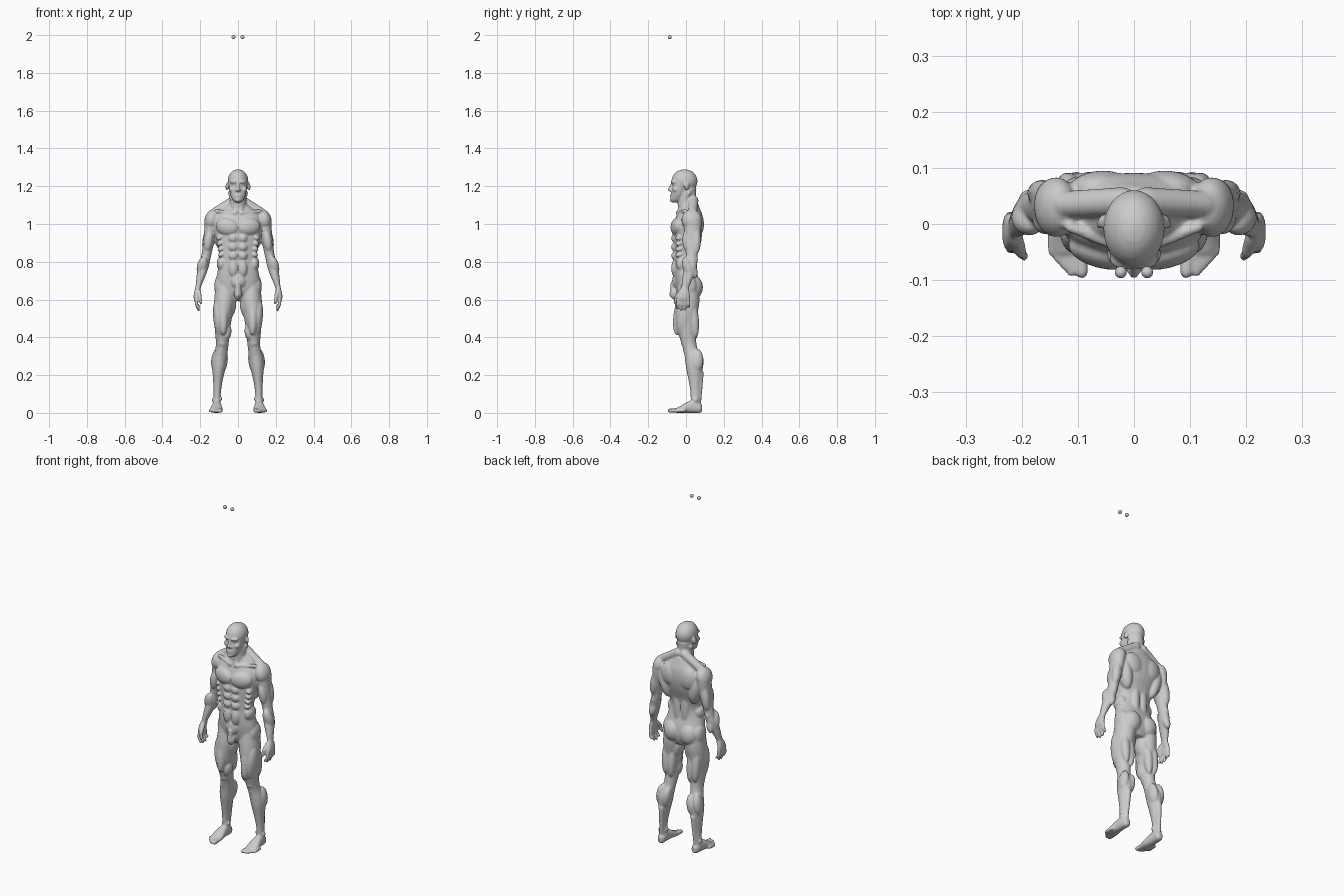
import bpy, bmesh, math
from mathutils import Vector, Matrix, Euler

verts, faces = [], []


def skin(rings):
    """Closed tube through equal rings of points."""
    base, n = len(verts), len(rings[0])
    for ring in rings:
        verts.extend(ring)
    for r in range(len(rings) - 1):
        for k in range(n):
            a, b = base + r * n + k, base + r * n + (k + 1) % n
            faces.append((a, b, b + n, a + n))
    faces.append(tuple(base + k for k in reversed(range(n))))
    faces.append(tuple(len(verts) - n + k for k in range(n)))


def circle(n):
    return [(math.cos(2 * math.pi * k / n), math.sin(2 * math.pi * k / n)) for k in range(n)]


def blob(loc, radii, rot=(0, 0, 0), n=20):
    """Ellipsoid muscle or feature."""
    m = Matrix.LocRotScale(Vector(loc), Euler(rot), Vector(radii))
    lat = [math.pi * (i + .3) / 11.6 - math.pi / 2 for i in range(12)]
    skin([[m @ Vector((c * math.cos(t), s * math.cos(t), math.sin(t))) for c, s in circle(n)] for t in lat])


def limb(p, q, r1, r2):
    """Tapered capsule between two points."""
    p, q = Vector(p), Vector(q)
    d = (q - p).normalized()
    u = d.orthogonal().normalized()
    w = d.cross(u)
    angles = [math.radians(a) for a in (-80, -50, -25, 0)]
    ends = [(p, r1, a) for a in angles] + [(q, r2, -a) for a in reversed(angles)]
    skin([[o + d * (r * math.sin(a)) + (u * c + w * s) * (r * math.cos(a)) for c, s in circle(14)]
          for o, r, a in ends])


def spline(rows, steps=4):
    """Catmull-Rom interpolation of section rows."""
    out = []
    for i in range(len(rows) - 1):
        a, b, c, d = (rows[max(0, min(len(rows) - 1, k))] for k in (i - 1, i, i + 1, i + 2))
        for t in (s / steps for s in range(steps)):
            out.append([0.5 * (2 * B + (C - A) * t + (2 * A - 5 * B + 4 * C - D) * t * t
                        + (3 * B - A - 3 * C + D) * t ** 3) for A, B, C, D in zip(a, b, c, d)])
    return out + [list(rows[-1])]


def loft(rows, across=(0, 1, 0), power=2.0):
    """Skin of oval sections: x, y, z, half width in x, half width along 'across'."""
    def bend(v):
        return math.copysign(abs(v) ** (2 / power), v)
    skin([[Vector((x + bend(c) * ra, y, z)) + Vector(across) * (bend(s) * rb) for c, s in circle(28)]
          for x, y, z, ra, rb in spline(rows)])


# torso
loft([(0, .015, .595, .06, .04), (0, .012, .64, .108, .06), (0, .005, .70, .116, .064),
      (0, -.005, .76, .106, .057), (0, -.008, .81, .096, .055), (0, -.002, .87, .103, .062),
      (0, .008, .93, .120, .073), (0, .013, .99, .130, .078), (0, .018, 1.04, .120, .07),
      (0, .022, 1.075, .085, .054), (0, .02, 1.105, .05, .045)], power=2.3)
# neck
loft([(0, .02, 1.05, .055, .06), (0, .008, 1.10, .045, .052),
      (0, .005, 1.14, .043, .047), (0, .01, 1.19, .043, .045)])
# head: skull, jaw and face
blob((0, -.008, 1.227), (.055, .069, .063), n=32)
loft([(0, -.064, 1.115, .014, .014), (0, -.052, 1.127, .028, .03), (0, -.042, 1.155, .041, .038),
      (0, -.034, 1.185, .047, .042), (0, -.028, 1.215, .05, .042), (0, -.02, 1.24, .05, .045)])
blob((0, -.076, 1.126), (.014, .010, .010))
blob((0, -.077, 1.152), (.016, .008, .0045))
blob((0, -.076, 1.144), (.014, .009, .0045))
limb((0, -.075, 1.213), (0, -.089, 1.181), .006, .0085)
blob((.009, -.08, 1.178), (.007, .009, .006))
blob((.022, -.068, 1.223), (.024, .013, .008), (0, 0, .3))
blob((.023, -.064, 1.207), (.011, .007, .006))
blob((.034, -.054, 1.183), (.015, .018, .014))
blob((.058, .004, 1.198), (.007, .014, .021), (-.2, 0, .35))
# neck cords, collar bones and upper back
limb((.012, -.04, 1.065), (.043, .015, 1.165), .010, .011)
limb((.015, -.045, 1.058), (.115, -.005, 1.068), .010, .010)
limb((.02, .04, 1.125), (.125, .035, 1.06), .026, .024)
blob((.062, .068, 1.0), (.052, .027, .062), (0, .3, -.1))
blob((.098, .04, .945), (.036, .045, .095), (0, .22, 0))
blob((.024, .042, .81), (.024, .018, .11))
# chest
blob((.058, -.050, .985), (.062, .029, .045), (0, -.15, .25))
# abdomen: paired blocks, flank and ribs
for z, h in ((.925, .024), (.878, .024), (.832, .024), (.765, .046)):
    blob((.025, -.058, z), (.025, .020, h))
blob((.087, -.012, .79), (.026, .042, .04))
for i in range(4):
    blob((.098 - .003 * i, -.034, .93 - .03 * i), (.018, .024, .012), (.4, .4, .3))
# groin
blob((0, -.055, .70), (.04, .018, .04))
blob((0, -.062, .632), (.023, .022, .033))
limb((0, -.068, .685), (0, -.075, .625), .014, .013)
# buttocks
blob((.052, .040, .665), (.054, .050, .062))
blob((.098, .012, .67), (.028, .045, .06))

# arm
loft([(.130, .035, 1.06, .025, .03), (.140, .035, 1.03, .036, .045), (.145, .035, .98, .033, .046),
      (.153, .032, .92, .030, .04), (.163, .030, .86, .027, .033), (.173, .030, .81, .026, .03),
      (.184, .022, .77, .028, .034), (.197, .010, .72, .023, .029), (.211, -.004, .665, .014, .021),
      (.214, -.006, .64, .013, .022)])
blob((.139, .030, 1.022), (.038, .054, .055), (0, -.25, 0))
blob((.150, .030, .985), (.026, .036, .06), (0, -.1, 0))
blob((.156, .006, .91), (.024, .025, .06), (.05, -.15, 0))
blob((.163, .055, .915), (.025, .024, .075), (0, -.15, 0))
blob((.190, .008, .775), (.028, .026, .055), (.25, -.2, 0))
blob((.182, .036, .765), (.022, .022, .055), (.25, -.2, 0))
blob((.176, .052, .81), (.012, .012, .018))
# hand
loft([(.213, -.006, .665, .012, .018), (.219, -.010, .64, .013, .028),
      (.222, -.014, .61, .013, .035), (.219, -.014, .59, .010, .033)], power=2.4)
for y, tip, drop in ((-.041, -.047, .548), (-.023, -.026, .538), (-.005, -.005, .540), (.013, .014, .556)):
    mid = (.220, (y + tip) / 2, .575)
    limb((.221, y, .603), mid, .0095, .009)
    limb(mid, (.208, tip, drop + .007), .009, .0075)
limb((.210, -.025, .645), (.202, -.05, .615), .013, .011)
limb((.202, -.05, .615), (.196, -.058, .582), .010, .008)

# leg
loft([(.068, .012, .68, .05, .055), (.071, .008, .60, .055, .064), (.077, .002, .54, .051, .062),
      (.081, .000, .48, .045, .055), (.083, .006, .42, .038, .046), (.083, .015, .37, .034, .04),
      (.088, .026, .33, .034, .038), (.097, .042, .28, .038, .047), (.101, .045, .24, .036, .045),
      (.105, .046, .19, .028, .036), (.109, .048, .13, .021, .027), (.111, .050, .08, .019, .025),
      (.112, .050, .03, .021, .028)])
blob((.102, -.012, .50), (.029, .042, .105), (0, .1, 0))
blob((.078, -.032, .52), (.028, .034, .11), (-.15, 0, 0))
blob((.058, -.008, .425), (.023, .032, .045), (0, -.15, 0))
blob((.045, .01, .56), (.034, .045, .07), (0, -.2, 0))
blob((.095, .042, .50), (.025, .026, .10), (.1, 0, 0))
blob((.062, .040, .49), (.024, .026, .10), (.1, 0, 0))
blob((.084, -.012, .372), (.021, .015, .023))
limb((.086, -.006, .345), (.090, .000, .315), .012, .012)
blob((.079, .058, .270), (.024, .036, .062), (0, -.15, 0))
blob((.118, .058, .280), (.024, .034, .06), (0, -.12, 0))
limb((.103, .078, .21), (.110, .070, .05), .016, .010)
blob((.093, .045, .075), (.010, .012, .012))
blob((.129, .052, .068), (.010, .012, .012))
# foot
loft([(.109, .086, .024, .012, .016), (.110, .072, .026, .021, .026), (.112, .035, .033, .024, .033),
      (.113, 0, .027, .029, .027), (.114, -.03, .018, .034, .018), (.113, -.052, .013, .031, .013)],
     across=(0, 0, 1), power=2.3)
limb((.096, -.045, .013), (.093, -.086, .012), .013, .0115)
for i in range(4):
    x, y = .112 + .0115 * i, -.086 + .012 * i
    limb((x - .002, y + .04, .013), (x, y, .010), .010, .009 - .0004 * i)

# loose eyeballs above the head
for name, side in (("left_eyeball", 1), ("right_eyeball", -1)):
    bpy.ops.mesh.primitive_uv_sphere_add(segments=24, ring_count=16, radius=.0105,
                                         location=(.0235 * side, -.086, 1.9895))
    bpy.context.object.name = name
    bpy.ops.object.shade_smooth()

# fuse all parts into one mirrored skin, baked once
mesh = bpy.data.meshes.new("body_parts")
mesh.from_pydata(verts, [], faces)
bm = bmesh.new()
bm.from_mesh(mesh)
bmesh.ops.recalc_face_normals(bm, faces=bm.faces)
bm.to_mesh(mesh)
bm.free()
body = bpy.data.objects.new("body", mesh)
bpy.context.collection.objects.link(body)
body.modifiers.new("mirror", 'MIRROR').use_mirror_merge = False
remesh = body.modifiers.new("fuse", 'REMESH')
remesh.mode = 'VOXEL'
remesh.voxel_size = .005
relax = body.modifiers.new("relax", 'SMOOTH')
relax.iterations = 4
baked = bpy.data.meshes.new_from_object(body.evaluated_get(bpy.context.evaluated_depsgraph_get()))
body.modifiers.clear()
body.data = baked
baked.shade_smooth()
